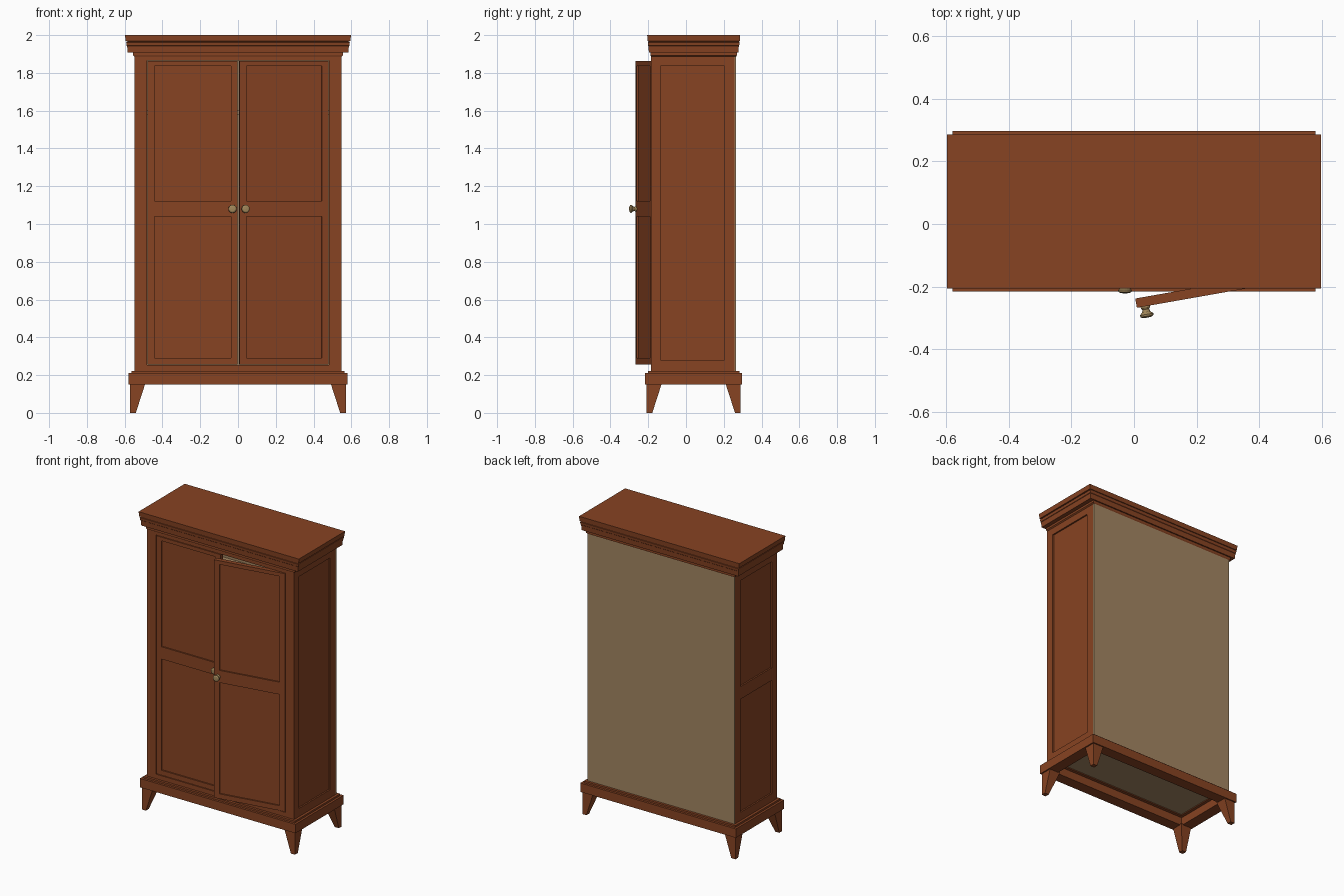
import bpy, bmesh, math
from mathutils import Matrix, Vector

if "Cube" in bpy.data.objects:
    bpy.data.objects.remove(bpy.data.objects["Cube"])


def material(name, rgb):
    m = bpy.data.materials.new(name)
    m.diffuse_color = (*rgb, 1)
    m.use_nodes = True
    m.node_tree.nodes["Principled BSDF"].inputs["Base Color"].default_value = m.diffuse_color
    return m


WOOD = material("red brown wood", (0.242, 0.056, 0.016))
TAN = material("tan plywood", (0.366, 0.238, 0.122))
BRASS = material("brass", (0.37, 0.25, 0.105))
CY = 0.0405          # centre of the carcass in depth
FRONT, BACK = -0.185, 0.266


def finish(name, bm, mat):
    bmesh.ops.recalc_face_normals(bm, faces=bm.faces)
    me = bpy.data.meshes.new(name)
    bm.to_mesh(me)
    bm.free()
    me.materials.append(mat)
    ob = bpy.data.objects.new(name, me)
    bpy.context.collection.objects.link(ob)
    return ob


def boxes(name, items, mat):
    """One object from boxes given as (x0, x1, y0, y1, z0, z1)."""
    bm = bmesh.new()
    for x0, x1, y0, y1, z0, z1 in items:
        mx = Matrix.Translation(((x0 + x1) / 2, (y0 + y1) / 2, (z0 + z1) / 2))
        mx = mx @ Matrix.Diagonal((x1 - x0, y1 - y0, z1 - z0, 1))
        bmesh.ops.create_cube(bm, size=1, matrix=mx)
    return finish(name, bm, mat)


def ring(hx, hy, z0, z1, w):
    """Four boxes forming a rectangular frame lying flat."""
    y0, y1 = CY - hy, CY + hy
    return [(-hx, hx, y0, y0 + w, z0, z1), (-hx, hx, y1 - w, y1, z0, z1),
            (-hx, -hx + w, y0 + w, y1 - w, z0, z1),
            (hx - w, hx, y0 + w, y1 - w, z0, z1)]


def loft(name, layers, mat):
    """Closed stack of rectangles given as (x0, x1, y0, y1, z)."""
    bm = bmesh.new()
    loops = [[bm.verts.new(p) for p in
              ((x0, y0, z), (x1, y0, z), (x1, y1, z), (x0, y1, z))]
             for x0, x1, y0, y1, z in layers]
    for a, b in zip(loops, loops[1:]):
        for i in range(4):
            j = (i + 1) % 4
            bm.faces.new((a[i], a[j], b[j], b[i]))
    bm.faces.new(loops[0][::-1])
    bm.faces.new(loops[-1])
    return finish(name, bm, mat)


# Tapered corner legs with upright outer faces
for sx, side in ((-1, "left"), (1, "right")):
    for sy, end in ((-1, "front"), (1, "back")):
        ox, oy = sx * 0.571, CY + sy * 0.249

        def square(w, z):
            xs = sorted((ox, ox - sx * w))
            ys = sorted((oy, oy - sy * w))
            return (*xs, *ys, z)
        loft(f"{end}_{side}_leg", [square(0.03, 0), square(0.08, 0.155)], WOOD)

# Plinth moulding and floor
boxes("plinth", ring(0.58, 0.257, 0.15, 0.21, 0.075), WOOD)
boxes("plinth_step", ring(0.565, 0.242, 0.205, 0.222, 0.08), WOOD)
boxes("floor_board", [(-0.53, 0.53, FRONT + 0.03, 0.26, 0.212, 0.24)], TAN)

# Front face frame around the door opening
OX, OZ0, OZ1 = 0.483, 0.253, 1.866
boxes("front_frame", [
    (-0.548, -OX, FRONT, FRONT + 0.03, 0.215, 1.895),
    (OX, 0.548, FRONT, FRONT + 0.03, 0.215, 1.895),
    (-OX, OX, FRONT, FRONT + 0.03, 0.215, OZ0),
    (-OX, OX, FRONT, FRONT + 0.03, OZ1, 1.895)], WOOD)

# Framed sides: single panel on the right, two panels on the left
for sx, side in ((-1, "left"), (1, "right")):
    def slab(y0, y1, z0, z1, outer=0.548):
        return (*sorted((sx * outer, sx * 0.52)), y0, y1, z0, z1)
    ya, yb = -0.132, 0.200
    parts = [slab(FRONT + 0.03, ya, 0.215, 1.895), slab(yb, 0.258, 0.215, 1.895),
             slab(ya, yb, 0.215, 0.277), slab(ya, yb, 1.84, 1.895),
             slab(ya, yb, 0.277, 1.84, 0.538)]
    if sx < 0:
        parts.append(slab(ya, yb, 1.04, 1.125))
    boxes(f"{side}_side", parts, WOOD)

# Back sheet and inner shelf
boxes("back_panel", [(-0.548, 0.548, 0.258, BACK, 0.215, 1.895)], TAN)
boxes("hat_shelf", [(-0.52, 0.52, -0.13, 0.258, 1.58, 1.60)], TAN)

# Stepped cornice
loft("cornice", [(-hx, hx, CY - hy, CY + hy, z) for hx, hy, z in (
    (0.546, 0.224, 1.885), (0.556, 0.229, 1.893), (0.556, 0.229, 1.907),
    (0.584, 0.237, 1.907), (0.587, 0.239, 1.942), (0.590, 0.241, 1.944),
    (0.592, 0.243, 1.962), (0.586, 0.239, 1.963), (0.586, 0.239, 1.967),
    (0.595, 0.244, 1.968), (0.598, 0.246, 2.0))], WOOD)


# Doors, built with the hinge edge at local x = 0 and the front at local y = 0
def door(side, sx, angle):
    w, st, t = 0.477, 0.036, 0.03
    za, zb = 0.257, 1.862

    def part(a, b, z0, z1, y0=0.0):
        return (*sorted((-sx * a, -sx * b)), y0, t - y0 / 2, z0, z1)
    d = boxes(f"{side}_door", [
        part(0, st, za, zb), part(w - st, w, za, zb),
        part(st, w - st, za, 0.29), part(st, w - st, 1.837, zb),
        part(st, w - st, 1.04, 1.123),
        part(st, w - st, 0.29, 1.837, 0.009)], WOOD)

    # Turned knob spun from a profile of (radius, distance out)
    bm = bmesh.new()
    prof = [(0, -0.002), (0.015, -0.002), (0.015, 0.004), (0.011, 0.01),
            (0.013, 0.018), (0.022, 0.026), (0.021, 0.032), (0.014, 0.036), (0, 0.037)]
    kx = -sx * (w - 0.027)
    vs = [bm.verts.new((kx + r, -h, 1.08)) for r, h in prof]
    es = [bm.edges.new(p) for p in zip(vs, vs[1:])]
    bmesh.ops.spin(bm, geom=vs + es, cent=(kx, 0, 1.08), axis=(0, 1, 0),
                   angle=math.tau, steps=16)
    bmesh.ops.remove_doubles(bm, verts=bm.verts, dist=0.0002)
    k = finish(f"{side}_knob", bm, BRASS)
    mx = Matrix.Translation(Vector((sx * 0.479, FRONT, 0))) @ Matrix.Rotation(angle, 4, 'Z')
    for ob in (d, k):
        ob.data.transform(mx)


door("left", -1, 0)
door("right", 1, math.radians(10))
